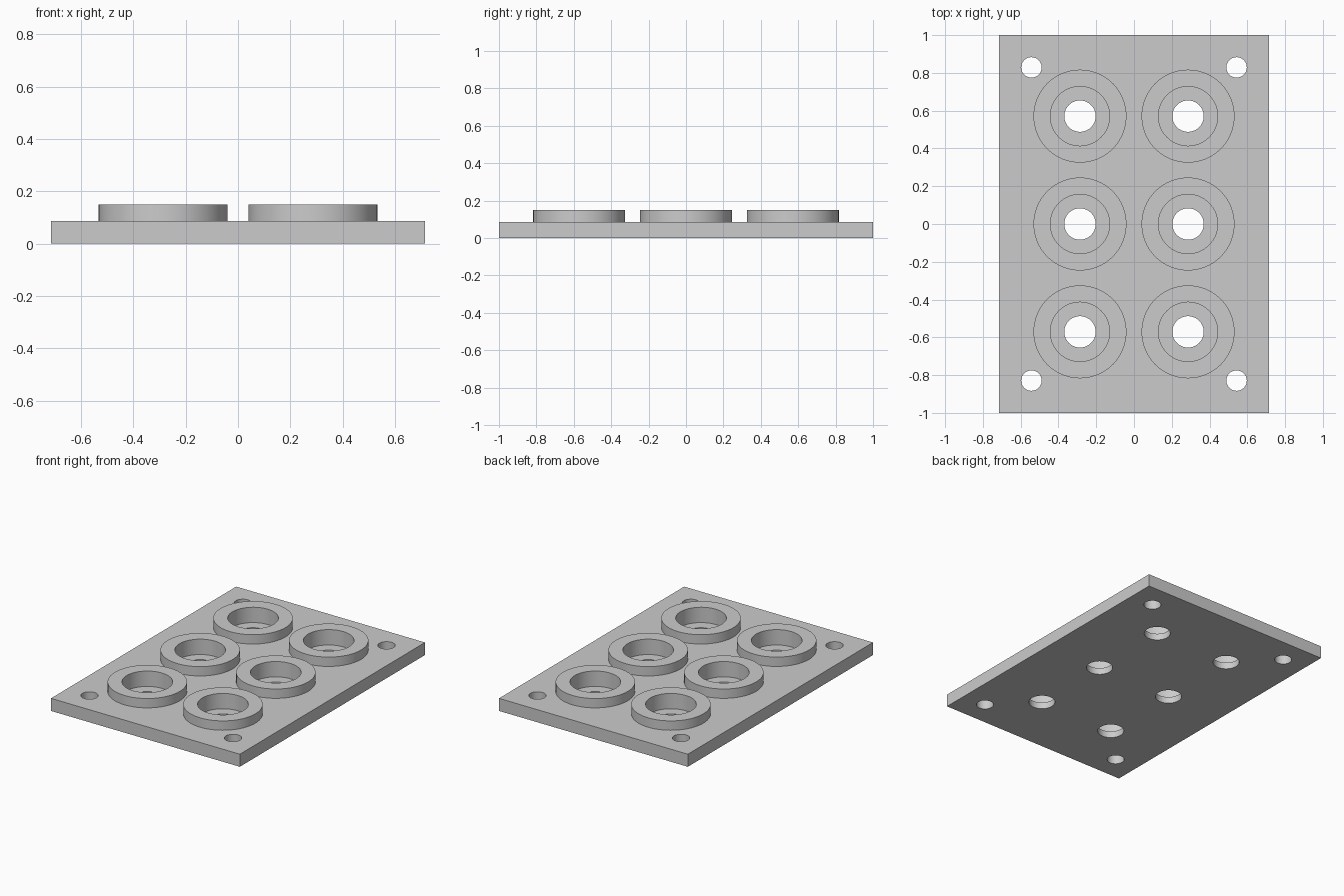
import bpy
import bmesh
import math

cube = bpy.data.objects.get("Cube")
if cube:
    bpy.data.objects.remove(cube, do_unlink=True)

PLATE_TOP = 0.086
BOSS_TOP = 0.15
FLOOR = 0.045

grey = bpy.data.materials.new("plain grey")
colour = (0.6, 0.6, 0.6, 1)
grey.diffuse_color = colour
grey.use_nodes = True
grey.node_tree.nodes["Principled BSDF"].inputs["Base Color"].default_value = colour


def make_object(name, bm):
    mesh = bpy.data.meshes.new(name)
    bm.to_mesh(mesh)
    bm.free()
    mesh.materials.append(grey)
    obj = bpy.data.objects.new(name, mesh)
    bpy.context.collection.objects.link(obj)
    return obj


def add_cylinder(bm, x, y, radius, bottom, top):
    made = bmesh.ops.create_cone(bm, cap_ends=True, segments=64, radius1=radius,
                                 radius2=radius, depth=top - bottom)
    bmesh.ops.translate(bm, verts=made["verts"], vec=(x, y, (bottom + top) / 2))


def boolean(obj, cutter, operation):
    mod = obj.modifiers.new(operation.lower(), "BOOLEAN")
    mod.operation = operation
    mod.solver = "EXACT"
    mod.object = cutter
    bpy.context.view_layer.objects.active = obj
    bpy.ops.object.modifier_apply(modifier=mod.name)
    bpy.data.objects.remove(cutter, do_unlink=True)


# Seat centres and corner screw positions
seats = [(x, y) for x in (-0.286, 0.286) for y in (-0.571, 0, 0.571)]
corners = [(x, y) for x in (-0.543, 0.543) for y in (-0.829, 0.829)]

# Base plate
bm = bmesh.new()
bmesh.ops.create_cube(bm, size=1)
bmesh.ops.scale(bm, verts=bm.verts, vec=(1.428, 2, PLATE_TOP))
bmesh.ops.translate(bm, verts=bm.verts, vec=(0, 0, PLATE_TOP / 2))
plate = make_object("mounting_plate", bm)

# Raised round bosses
bm = bmesh.new()
for x, y in seats:
    add_cylinder(bm, x, y, 0.246, FLOOR, BOSS_TOP)
boolean(plate, make_object("bosses", bm), "UNION")

# Wide recesses in the bosses
bm = bmesh.new()
for x, y in seats:
    add_cylinder(bm, x, y, 0.157, FLOOR, BOSS_TOP + 0.1)
boolean(plate, make_object("recess_cutter", bm), "DIFFERENCE")

# Through holes in the recesses and the corners
bm = bmesh.new()
for x, y in seats:
    add_cylinder(bm, x, y, 0.083, -0.1, 0.3)
for x, y in corners:
    add_cylinder(bm, x, y, 0.054, -0.1, 0.3)
boolean(plate, make_object("hole_cutter", bm), "DIFFERENCE")

# Smooth round walls with sharp rims
bpy.ops.object.select_all(action="DESELECT")
plate.select_set(True)
bpy.context.view_layer.objects.active = plate
bpy.ops.object.shade_smooth_by_angle(angle=math.radians(30))
